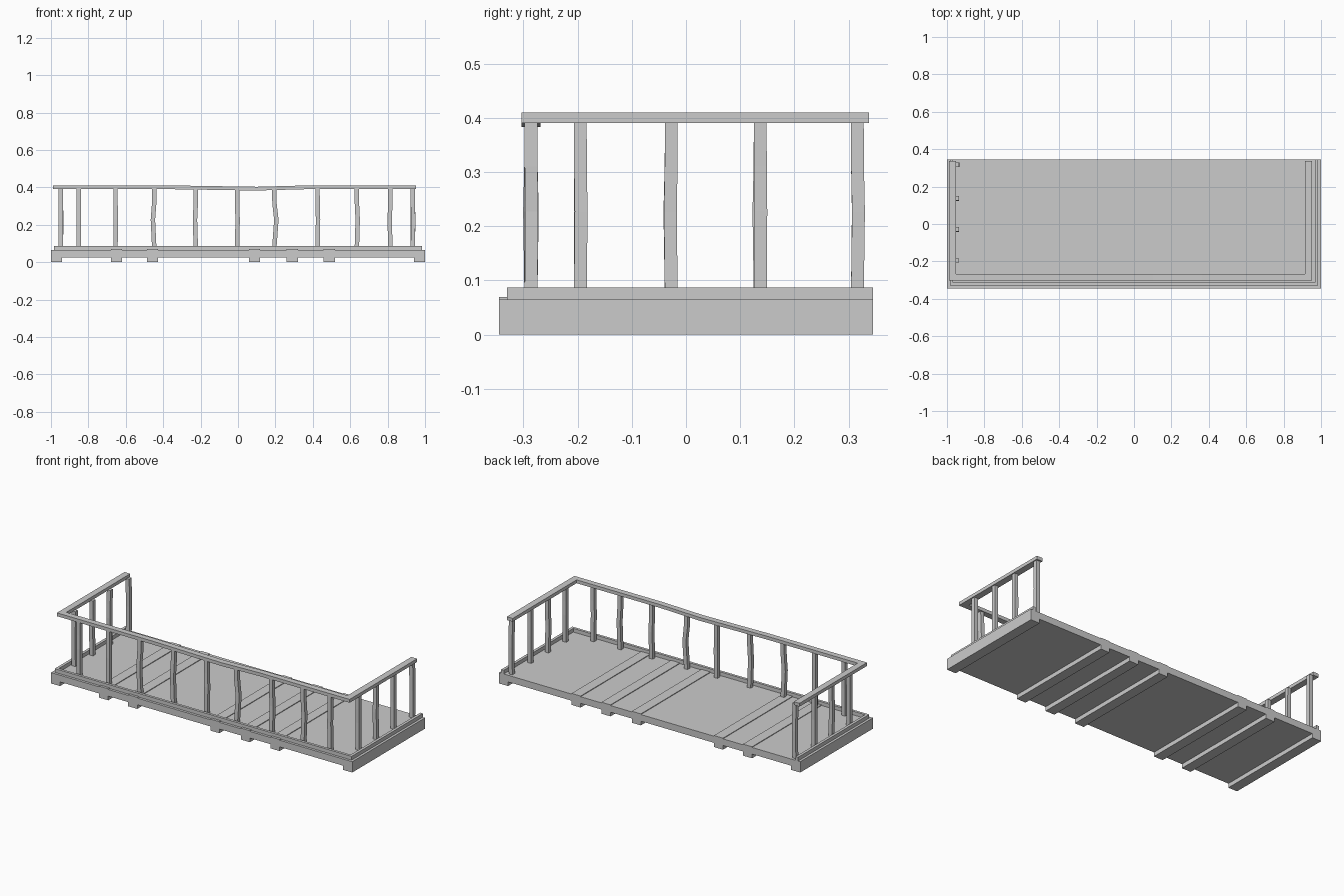
import bpy, bmesh, random

if "Cube" in bpy.data.objects:
    bpy.data.objects.remove(bpy.data.objects["Cube"])

random.seed(4)


def make_object(name, bm):
    bmesh.ops.recalc_face_normals(bm, faces=bm.faces)
    mesh = bpy.data.meshes.new(name)
    bm.to_mesh(mesh)
    bm.free()
    obj = bpy.data.objects.new(name, mesh)
    bpy.context.collection.objects.link(obj)
    return obj


def box(name, x0, x1, y0, y1, z0, z1):
    bm = bmesh.new()
    bmesh.ops.create_cube(bm, size=1)
    for v in bm.verts:
        v.co = (x0 + (v.co.x + .5) * (x1 - x0),
                y0 + (v.co.y + .5) * (y1 - y0),
                z0 + (v.co.z + .5) * (z1 - z0))
    return make_object(name, bm)


def loft(name, rings):
    """Skin a list of four-cornered rings and cap both ends."""
    bm = bmesh.new()
    rings = [[bm.verts.new(p) for p in r] for r in rings]
    for a, b in zip(rings, rings[1:]):
        for i in range(4):
            j = (i + 1) % 4
            bm.faces.new((a[i], a[j], b[j], b[i]))
    bm.faces.new(rings[0])
    bm.faces.new(rings[-1])
    return make_object(name, bm)


def u_frame(name, outer, inner, z0, z1, dips=()):
    """Three-sided frame, open at the back; dips lower points of the front run."""
    (ol, orr, of, back), (il, ir, inf) = outer, inner
    path = [((ol, back), (il, back), 0), ((ol, of), (il, inf), 0)]
    path += [((x, of), (x, inf), d) for x, d in dips]
    path += [((orr, of), (ir, inf), 0), ((orr, back), (ir, back), 0)]
    return loft(name, [[(*o, z0 + d), (*i, z0 + d), (*i, z1 + d), (*o, z1 + d)]
                       for o, i, d in path])


def post(name, x, y, sway):
    """Slightly crooked square post."""
    w, rings = 0.0118, []
    for k, s in enumerate((0, .5, 1, .2, 0)):
        z = 0.06 + k * (0.394 - 0.06) / 4
        dx, dy = sway[0] * s, sway[1] * s
        rings.append([(x + dx + a * w, y + dy + b * w, z)
                      for a, b in ((-1, -1), (1, -1), (1, 1), (-1, 1))])
    return loft(name, rings)


# Floor slab
box("floor_slab", -1, 1, -.345, .345, .025, .065)

# Cross beams, the inner ones showing slightly above the floor
for i, x in enumerate((-.97, -.65, -.457, .088, .29, .488, .97)):
    top = .06 if abs(x) > .9 else .069
    box(f"cross_beam_{i}", x - .03, x + .03, -.345, .345, 0, top)

# Thin curb around the floor
u_frame("curb", (-.985, .985, -.33, .345), (-.968, .968, -.314), .06, .087)

# Handrail, sagging a little in the front
u_frame("handrail", (-.99, .953, -.303, .338), (-.952, .914, -.268), .39, .41,
        ((-.35, 0), (.1, -.007), (.36, 0)))

# Front posts
sways = (0, .001, -.008, -.005, .003, .012, .003, .005, -.004)
xs = (-.852, -.655, -.447, -.225, -.005, .193, .425, .635, .815)
for i, (x, s) in enumerate(zip(xs, sways)):
    post(f"front_post_{i}", x, -.286, (s, random.uniform(-.003, .003)))

# Side posts
for side, x in (("left", -.947), ("right", .935)):
    for i, y in enumerate((-.195, -.027, .137, .316)):
        post(f"{side}_post_{i}", x, y,
             (random.uniform(-.002, .002), random.uniform(-.004, .003)))
